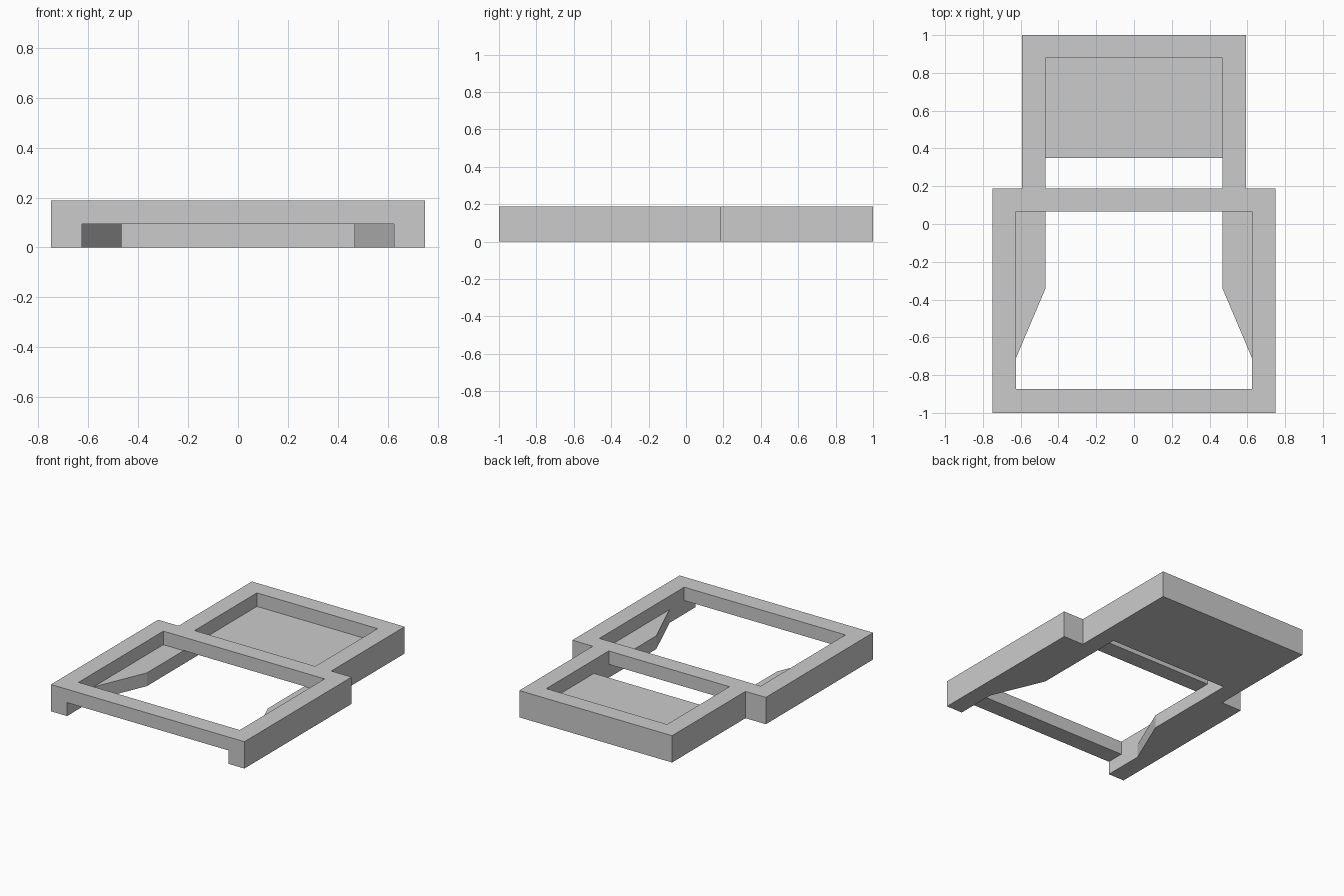
import bpy
import bmesh

cube = bpy.data.objects.get("Cube")
if cube:
    bpy.data.objects.remove(cube, do_unlink=True)

HEIGHT, LEDGE = 0.188, 0.094     # overall height, height of the inner ledges
FRONT, BACK, STEP = -1.0, 1.0, 0.187
WIDE_IN, SLIM_IN = 0.625, 0.468  # half widths of the two openings
OVERLAP = 0.001                  # lets upper and lower openings meet cleanly

GREY = (0.6, 0.6, 0.6, 1)
grey = bpy.data.materials.new("plain grey")
grey.use_nodes = True
grey.diffuse_color = GREY
grey.node_tree.nodes["Principled BSDF"].inputs["Base Color"].default_value = GREY


def prism(name, half, z0, z1):
    """Extrude an outline given by its right half (front to back), mirrored in x."""
    outline = half + [(-x, y) for x, y in reversed(half)]
    bm = bmesh.new()
    face = bm.faces.new([bm.verts.new((x, y, z0)) for x, y in outline])
    top = bmesh.ops.extrude_face_region(bm, geom=[face])["geom"]
    bmesh.ops.translate(bm, vec=(0, 0, z1 - z0),
                        verts=[v for v in top if isinstance(v, bmesh.types.BMVert)])
    bmesh.ops.recalc_face_normals(bm, faces=bm.faces)
    mesh = bpy.data.meshes.new(name)
    bm.to_mesh(mesh)
    bm.free()
    mesh.materials.append(grey)
    obj = bpy.data.objects.new(name, mesh)
    bpy.context.collection.objects.link(obj)
    return obj


# Stepped body: wide frame in front, narrower tray behind
body = prism("frame_body", [(0.75, FRONT), (0.75, STEP), (0.592, STEP), (0.592, BACK)], 0, HEIGHT)

# Openings: flared channel below, window and tray recess above
cutters = [
    prism("channel_cutter", [(WIDE_IN, FRONT - 0.1), (WIDE_IN, -0.71), (SLIM_IN, -0.34),
                             (SLIM_IN, 0.35)], -0.1, LEDGE),
    prism("window_cutter", [(WIDE_IN, -0.873), (WIDE_IN, 0.066)], LEDGE - OVERLAP, HEIGHT + 0.1),
    prism("tray_cutter", [(SLIM_IN, STEP), (SLIM_IN, 0.878)], LEDGE - OVERLAP, HEIGHT + 0.1),
]
for cutter in cutters:
    cutter.hide_render = True
    cutter.hide_set(True)
    cut = body.modifiers.new(cutter.name, 'BOOLEAN')
    cut.operation = 'DIFFERENCE'
    cut.solver = 'EXACT'
    cut.object = cutter
